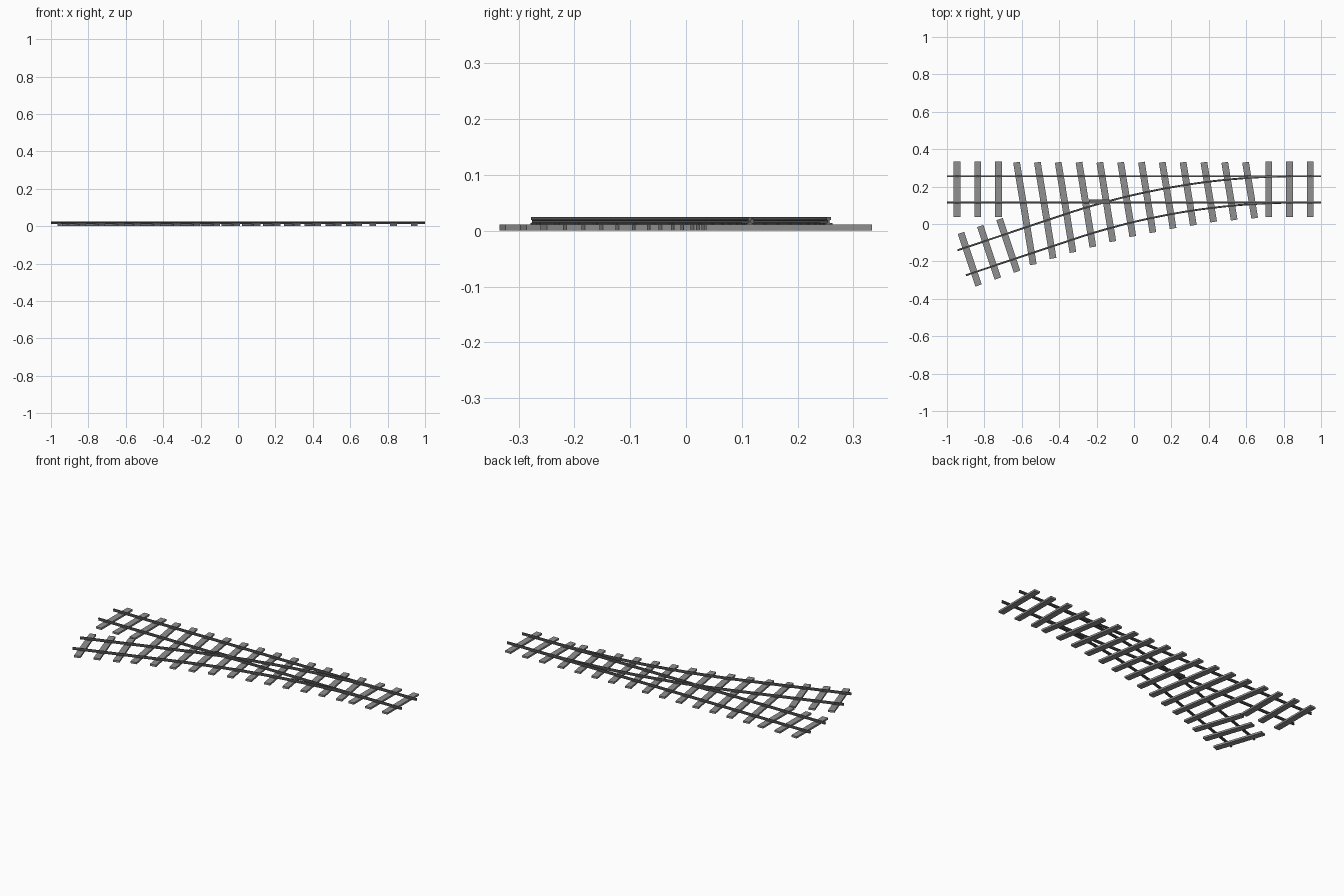
import bpy, bmesh, math
from mathutils import Vector, Matrix

if "Cube" in bpy.data.objects:
    bpy.data.objects.remove(bpy.data.objects["Cube"])


def material(name, value):
    m = bpy.data.materials.new(name)
    m.use_nodes = True
    m.diffuse_color = (value, value, value, 1)
    m.node_tree.nodes["Principled BSDF"].inputs["Base Color"].default_value = m.diffuse_color
    return m


sleeper_grey = material("sleeper grey", 0.28)
rail_steel = material("rail steel", 0.135)


def finish(bm, name, mat):
    bmesh.ops.recalc_face_normals(bm, faces=bm.faces)
    mesh = bpy.data.meshes.new(name)
    bm.to_mesh(mesh)
    bm.free()
    mesh.materials.append(mat)
    obj = bpy.data.objects.new(name, mesh)
    bpy.context.collection.objects.link(obj)
    return obj


def add_box(bm, centre, size, angle=0):
    matrix = (Matrix.Translation(centre) @ Matrix.Rotation(angle, 4, 'Z')
              @ Matrix.Diagonal((*size, 1)))
    bmesh.ops.create_cube(bm, size=1, matrix=matrix)


def box(name, centre, size, mat, angle=0):
    bm = bmesh.new()
    add_box(bm, centre, size, angle)
    return finish(bm, name, mat)


# Rail cross-section: half of an I-beam (half width, height), then mirrored
HALF = [(0.005, 0.011), (0.005, 0.0135), (0.0018, 0.0145),
        (0.0018, 0.0185), (0.0038, 0.0195), (0.0038, 0.0245)]
PROFILE = HALF + [(-w, z) for w, z in reversed(HALF)]


def rail(name, path):
    bm = bmesh.new()
    rings = []
    for i, p in enumerate(path):
        d = (path[min(i + 1, len(path) - 1)] - path[max(i - 1, 0)]).normalized()
        side = Vector((-d.y, d.x))
        rings.append([bm.verts.new((*(p + side * w), z)) for w, z in PROFILE])
    n = len(PROFILE)
    for a, b in zip(rings, rings[1:]):
        for k in range(n):
            bm.faces.new((a[k], a[(k + 1) % n], b[(k + 1) % n], b[k]))
    bm.faces.new(rings[0])
    bm.faces.new(rings[-1])
    return finish(bm, name, rail_steel)


# Straight track and diverging track: an arc that runs into a straight
GAUGE, MID_Y, START_X = 0.141, 0.185, 0.88
RADIUS, TURN, RUN = 3.866, math.radians(18.5), 0.606


def branch_path(offset, steps=24):
    r = RADIUS + offset
    pts = [Vector((START_X - r * math.sin(TURN * i / steps),
                   MID_Y - RADIUS + r * math.cos(TURN * i / steps)))
           for i in range(steps + 1)]
    pts.append(pts[-1] + Vector((-math.cos(TURN), -math.sin(TURN))) * RUN)
    return pts


paths = {}
for side, off in (("back", GAUGE / 2), ("front", -GAUGE / 2)):
    paths["straight_rail_" + side] = [Vector((-1, MID_Y + off)), Vector((1, MID_Y + off))]
    paths["branch_rail_" + side] = branch_path(off)
for name, path in paths.items():
    rail(name, path)

# Sleepers, collected as end pairs
WIDTH, THICK, LENGTH = 0.036, 0.011, 0.296
ties = []
for i in range(3):
    for x in (-0.946 + 0.111 * i, 0.720 + 0.111 * i):
        ties.append(("straight_sleeper", Vector((x, MID_Y + LENGTH / 2)),
                     Vector((x, MID_Y - LENGTH / 2))))
    top = Vector((-0.925 + 0.103 * i, -0.048 + 0.037 * i))
    ties.append(("branch_sleeper", top,
                 top + Vector((math.sin(TURN), -math.cos(TURN))) * LENGTH))
front_ends = [-0.217, -0.184, -0.152, -0.123, -0.094, -0.067,
              -0.046, -0.024, -0.007, 0.011, 0.021, 0.031]
SKEW = math.tan(math.radians(9.3))
for i, y in enumerate(front_ends):
    x = -0.628 + 0.1113 * i
    ties.append(("shared_sleeper", Vector((x, 0.330)),
                 Vector((x + (0.330 - y) * SKEW, y))))
for i, (name, a, b) in enumerate(ties):
    mid, d = (a + b) / 2, a - b
    box(f"{name}_{i + 1}", (mid.x, mid.y, THICK / 2), (WIDTH, d.length, THICK),
        sleeper_grey, math.atan2(d.y, d.x) - math.pi / 2)


# Rail chairs where each rail crosses a sleeper
def crossing(a, b, p, q):
    r, s, w = b - a, q - p, p - a
    den = r.cross(s)
    if abs(den) < 1e-9:
        return None
    t, u = w.cross(s) / den, w.cross(r) / den
    return a + r * t if 0 <= t <= 1 and 0 <= u <= 1 else None


chairs = bmesh.new()
for name, a, b in ties:
    for path in paths.values():
        for p, q in zip(path, path[1:]):
            hit = crossing(a, b, p, q)
            if hit:
                d = q - p
                add_box(chairs, (hit.x, hit.y, 0.0125), (0.018, 0.013, 0.0034),
                        math.atan2(d.y, d.x))
                break
finish(chairs, "rail_chairs", rail_steel)

# Crossing block and wing rail where the two tracks intersect
box("crossing_block", (-0.185, 0.119, 0.0165), (0.11, 0.014, 0.011), rail_steel)
rail("wing_rail", [Vector((-0.24, 0.127)), Vector((-0.13, 0.127))])
